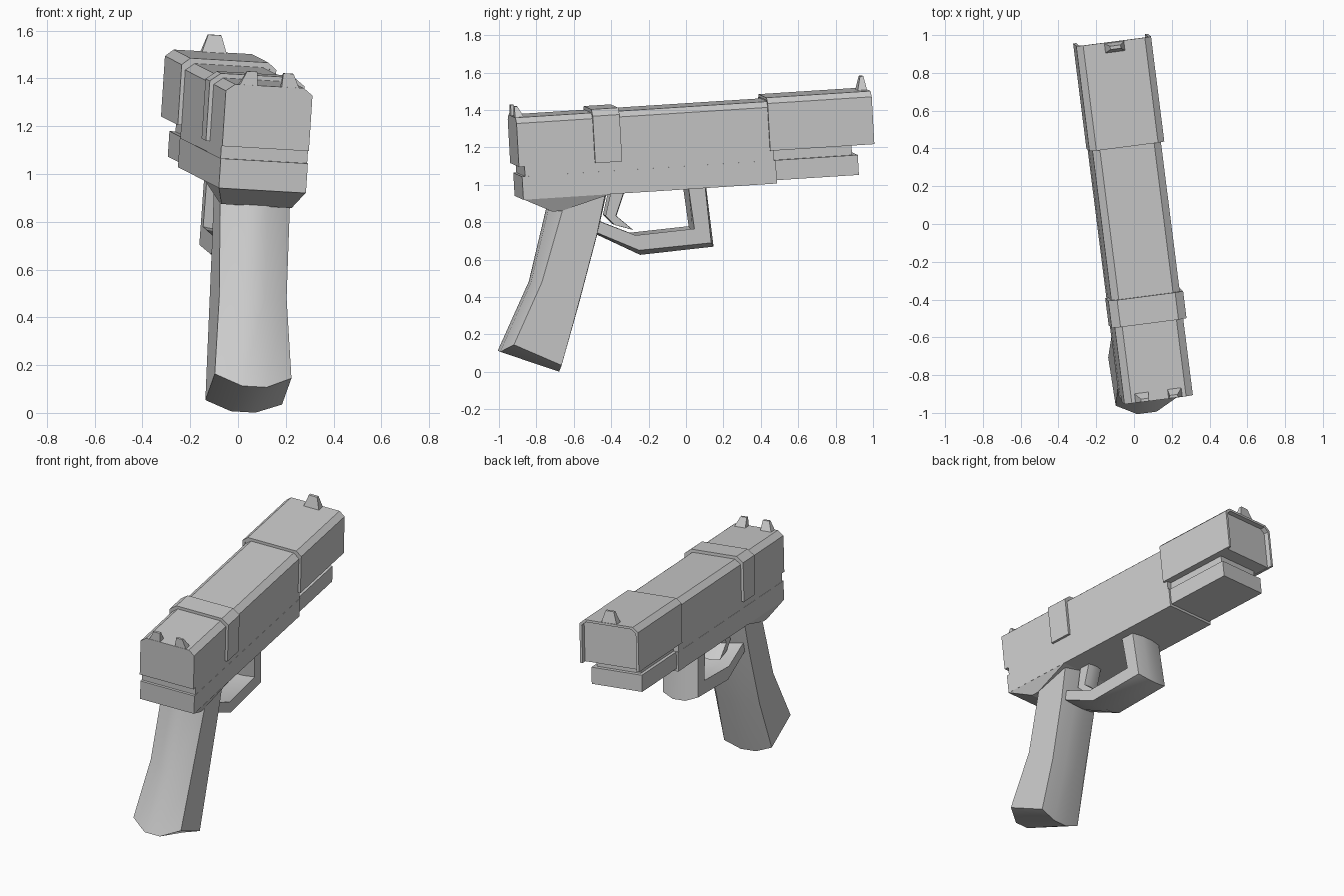
import bpy, bmesh
from math import radians
from mathutils import Matrix

if "Cube" in bpy.data.objects:
    bpy.data.objects.remove(bpy.data.objects["Cube"])

# The whole prop is built straight in local (w = right, u = forward, v = up), then tilted
M = (Matrix.Rotation(radians(7.2), 3, 'Z') @ Matrix.Rotation(radians(3.65), 3, 'X')
     @ Matrix.Rotation(radians(3.3), 3, 'Y'))
PLACE = Matrix.Translation((-0.068, 0, 0)) @ M.to_4x4()


def side_point(y, z, w):
    """Side view position (y, z) at sideways offset w -> local (u, v)."""
    a, b, c, d = M[1][1], M[1][2], M[2][1], M[2][2]
    p, q = y - M[1][0] * w, z - M[2][0] * w
    det = a * d - b * c
    return (p * d - b * q) / det, (a * q - c * p) / det


def loft(name, rings, smooth=False):
    """Skin equal-length rings of points and cap both ends."""
    bm = bmesh.new()
    vs = [[bm.verts.new(p) for p in r] for r in rings]
    n = len(vs[0])
    for a, b in zip(vs, vs[1:]):
        for i in range(n):
            j = (i + 1) % n
            bm.faces.new((a[i], a[j], b[j], b[i]))
    bm.faces.new(vs[0])
    bm.faces.new(vs[-1][::-1])
    bmesh.ops.recalc_face_normals(bm, faces=bm.faces)
    me = bpy.data.meshes.new(name)
    bm.to_mesh(me)
    bm.free()
    ob = bpy.data.objects.new(name, me)
    bpy.context.collection.objects.link(ob)
    ob.matrix_world = PLACE
    if smooth:
        bpy.context.view_layer.objects.active = ob
        ob.select_set(True)
        bpy.ops.object.shade_smooth_by_angle(angle=radians(35))
        ob.select_set(False)
    return ob


def along(name, section, u0, u1):
    """Extrude a (w, v) section along the barrel direction."""
    return loft(name, [[(w, u, v) for w, v in section] for u in (u0, u1)])


def arch(h, v0, v1, v2, c):
    half = [(h, v0), (h, v1), (c, v2)]
    return half + [(-w, v) for w, v in reversed(half)]


def box(name, h, u0, u1, v0, v1):
    return along(name, [(h, v0), (h, v1), (-h, v1), (-h, v0)], u0, u1)


def rect(w0, w1, u0, u1, v):
    return [(w0, u0, v), (w1, u0, v), (w1, u1, v), (w0, u1, v)]


def rounded(name, side, centre, widths, core):
    """Side profile and bulging centre profile, mirrored across the middle."""
    s = [(w, *side_point(y, z, w)) for (y, z), w in zip(side, widths)]
    c = [(w * core, *side_point(y, z, 0)) for (y, z), w in zip(centre, widths)]
    flip = lambda r: [(-w, u, v) for w, u, v in r]
    return loft(name, [s, c, flip(c), flip(s)], True)


# Upper slide with its raised band
along("slide", arch(.183, 1.165, 1.398, 1.427, .145), -.86, .51)
along("slide_band", arch(.2, 1.16, 1.412, 1.446, .155), -.45, -.305)

# Front sleeve: open shell around a recessed block
outer = arch(.2, 1.166, 1.42, 1.449, .165)
inner = arch(.184, 1.166, 1.41, 1.434, .155)
along("front_sleeve", outer + inner[::-1], .495, 1.057)
along("front_block", arch(.186, 1.168, 1.411, 1.436, .155), .5, 1.025)

# Frame, seam fillers and front rail
box("seam_strip", .183, -.83, .515, 1.108, 1.169)
box("front_seam_strip", .15, .5, .94, 1.105, 1.172)
box("frame", .184, -.846, .523, .988, 1.112)
box("front_rail", .172, .52, .968, 1.005, 1.112)
loft("frame_heel", [rect(-.184, .184, -.846, -.37, .99),
                    rect(-.148, .148, -.69, -.64, .913)])

# Sights
for sgn, tag in ((-1, "left"), (1, "right")):
    loft("rear_sight_" + tag, [rect(sgn * .05, sgn * .135, -.859, -.80, 1.405),
                               rect(sgn * .055, sgn * .098, -.856, -.84, 1.484)])
loft("front_sight", [rect(-.055, .055, 1.0, 1.054, 1.44),
                     rect(-.028, .028, 1.022, 1.04, 1.522)])

# Grip
grip_side = [(-.65, .90), (-.77, .48), (-.92, .145), (-.665, .035),
             (-.575, .36), (-.475, .74), (-.43, .96)]
grip_centre = [(-.735, .90), (-.835, .48), (-1.0, .11), (-.685, .004),
               (-.58, .36), (-.48, .74), (-.43, .96)]
rounded("grip", grip_side, grip_centre, [.148, .142, .162, .162, .145, .148, .148], .32)

# Trigger guard
guard_side = [(-.49, .75), (-.25, .65), (.135, .69), (.10, 1.01),
              (.01, 1.01), (.045, .765), (-.27, .73), (-.49, .815)]
guard_centre = [(-.49, .74), (-.25, .628), (.142, .672), (.10, 1.01),
                (0, 1.01), (.03, .76), (-.28, .725), (-.49, .81)]
rounded("trigger_guard", guard_side, guard_centre, [.12] * 8, .35)

# Trigger
blade = [(-.40, .97), (-.43, .835), (-.38, .785), (-.285, .76), (-.375, .835), (-.33, .97)]
rounded("trigger", blade, blade, [.055] * 6, .4)
